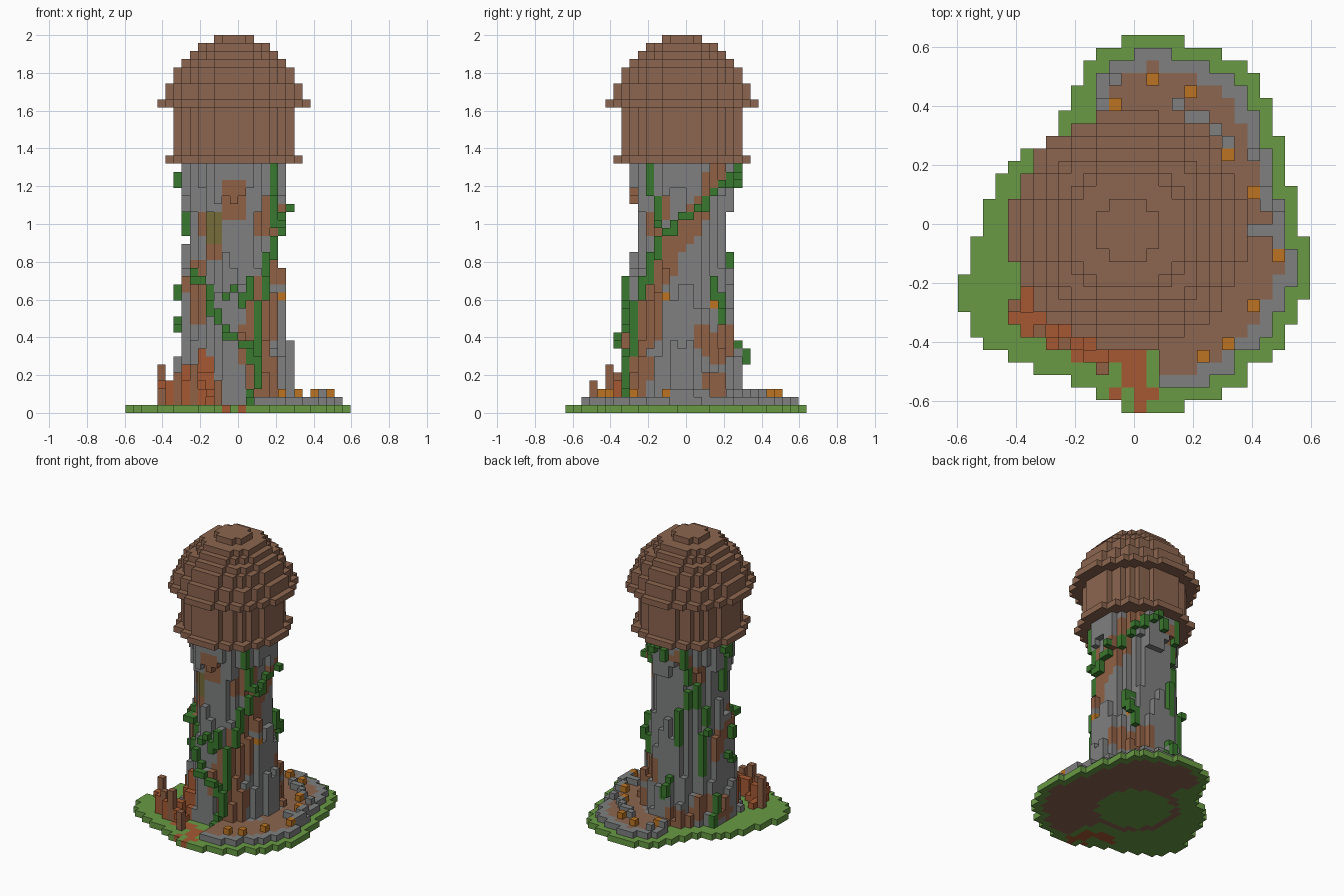
import bpy, math, random
from mathutils import Vector

random.seed(4)
cube = bpy.data.objects.get("Cube")
if cube:
    bpy.data.objects.remove(cube, do_unlink=True)

V = 2 / 47                      # edge length of one block
NX, NY = 28, 30                 # footprint in blocks
CX, CY = 13, 14                 # tower axis
cells = {}                      # (i, j, k) -> (part, colour)

PALETTE = {
    "stone_grey": (126, 128, 127), "timber_brown": (140, 101, 79),
    "clay_brown": (145, 97, 70), "grass_green": (104, 154, 68),
    "vine_green": (58, 120, 46), "lantern_orange": (188, 116, 34),
    "rust_red": (166, 89, 51), "moss_olive": (118, 108, 58),
}


def linear(c):
    c /= 255
    return c / 12.92 if c <= 0.04045 else ((c + 0.055) / 1.055) ** 2.4


def make_material(name, rgb):
    mat = bpy.data.materials.new(name)
    mat.use_nodes = True
    col = tuple(linear(c) for c in rgb) + (1,)
    mat.diffuse_color = col
    bsdf = mat.node_tree.nodes["Principled BSDF"]
    bsdf.inputs["Base Color"].default_value = col
    bsdf.inputs["Roughness"].default_value = 0.9
    return mat


MATS = {n: make_material(n, c) for n, c in PALETTE.items()}


def put(i, j, k, part, colour):
    cells[(i, j, k)] = (part, colour)


def disc(radius, layers, part, colour):
    n = int(radius)
    for k in layers:
        for dx in range(-n, n + 1):
            for dy in range(-n, n + 1):
                if dx * dx + dy * dy <= radius * radius:
                    put(CX + dx, CY + dy, k, part, colour)


def polar(i, j):
    dx, dy = i - CX, j - CY
    return math.hypot(dx, dy), math.degrees(math.atan2(dy, dx))


# Ground: left and right end of each row, from back to front
LEFT = [13, 11, 10, 10, 9, 9, 8, 8, 7, 5, 4, 3, 3, 2, 2, 2, 1, 1, 1, 0, 0, 0, 1, 1, 2, 4, 6, 9, 11, 13]
RIGHT = [17, 20, 22, 23, 23, 24, 24, 24, 25, 25, 25, 25, 26, 26, 26, 26,
         27, 27, 27, 27, 27, 26, 26, 25, 25, 24, 22, 22, 20, 17]
land = {(i, NY - 1 - r) for r in range(NY) for i in range(LEFT[r], RIGHT[r] + 1)}


def erode(area):
    return {(i, j) for i, j in area
            if all((i + a, j + b) in area for a in (-1, 0, 1) for b in (-1, 0, 1))}


inner = erode(land)
core = erode(inner)
for i, j in land:
    r, a = polar(i, j)
    in_bed = (i, j) in inner and -76 < a < 102
    earth = 5.7 < r and (in_bed or r < 6.8)
    put(i, j, 0, "ground", "timber_brown" if earth else "grass_green")
    # Garden bed: soil inside a low stone edging
    if in_bed:
        if (i, j) in core:
            put(i, j, 1, "garden_soil", "timber_brown")
        else:
            for k in range(1, 3 if r < 12.1 and random.random() < 0.5 else 2):
                put(i, j, k, "garden_edging", "stone_grey")
for i, j in [(20, 22), (19, 23), (18, 23), (17, 24), (23, 14), (24, 14), (25, 14), (21, 21)]:
    put(i, j, 2, "garden_edging", "stone_grey")
for i, j in [(15, 26), (18, 25), (12, 24), (21, 20), (23, 17),
             (25, 12), (23, 8), (21, 5), (19, 4)]:
    put(i, j, 2, "garden_lanterns", "lantern_orange")

# Tower: round shaft with uneven buttress columns and a flared top
for dx in range(-8, 9):
    for dy in range(-8, 9):
        r = math.hypot(dx, dy)
        low, high = 0, 31
        if r <= 5.5:
            low = 30
        elif r <= 6.4:
            low, high = random.randint(12, 20), random.randint(25, 28)
        elif r <= 7.1:
            low = random.randint(4, 9)
        elif r <= 7.7:
            low = random.choice((0, 1, 2, 4))
        for k in range(1, 31):
            if k <= low or (r <= 6.4 and k >= high):
                put(CX + dx, CY + dy, k, "tower", "stone_grey")


def surface(angle, z):
    """First block outside the tower at this bearing and height, and the one behind it."""
    k = min(30, max(1, int(z / V)))
    c, s = math.cos(math.radians(angle)), math.sin(math.radians(angle))
    r, wall = 4.0, None
    while True:
        cell = (CX + round(r * c), CY + round(r * s), k)
        if cells.get(cell, ("", ""))[0] != "tower":
            return cell, wall
        r, wall = r + 0.25, cell


def walk(path, step=0.5):
    """Points along a path of (bearing, height) pairs."""
    for (a0, z0), (a1, z1) in zip(path, path[1:]):
        n = max(1, int(max(abs(z1 - z0) / V, abs(a1 - a0) / 9) / step))
        for t in range(n + 1):
            yield a0 + (a1 - a0) * t / n, z0 + (z1 - z0) * t / n


def stain(path, radius, colour):
    spots = [Vector(surface(a, z)[0]) for a, z in walk(path, 1)]
    for key, (part, _) in list(cells.items()):
        if part == "tower" and any((Vector(key) - s).length < radius for s in spots):
            cells[key] = (part, colour)


# Clay bands and patches on the tower face
stain([(-62, .05), (-60, .3), (-55, .55)], 2.7, "clay_brown")
stain([(-50, .6), (-20, .85), (10, 1.0)], 2.2, "clay_brown")
stain([(10, 1.0), (35, 1.15), (50, 1.28)], 1.9, "clay_brown")
stain([(-93, 1.16), (-88, 1.09)], 1.8, "clay_brown")
stain([(-35, 1.1), (-40, 1.02)], 1.6, "clay_brown")
stain([(-122, .88), (-130, 1.0)], 2, "clay_brown")
stain([(-140, .55), (-150, .75)], 1.8, "clay_brown")
stain([(22, .42), (50, .32), (68, .42)], 1.5, "clay_brown")
stain([(25, .1), (50, .16)], 1.9, "clay_brown")
stain([(110, .1), (150, .2), (175, .12)], 1.7, "clay_brown")
stain([(110, 1.2), (130, 1.1)], 1.7, "clay_brown")
stain([(160, .55), (195, .7)], 1.5, "clay_brown")
stain([(-122, .1), (-130, .3)], 1.9, "rust_red")
stain([(-150, .15), (-155, .25)], 1.6, "rust_red")
stain([(-118, .95), (-124, 1.0)], 1.6, "moss_olive")

# Climbing vines, one block proud of the wall
VINES = [
    [(-76, .06), (-68, .15), (-66, .26), (-82, .37), (-94, .4)],
    [(-100, .42), (-107, .5), (-112, .55), (-116, .63)], [(-97, .62), (-92, .66)],
    [(-120, .65), (-135, .7), (-155, .75)],
    [(-66, .2), (-63, .3), (-64, .5), (-52, .7), (-25, .92), (5, 1.05),
     (25, 1.1), (50, 1.2), (70, 1.25)],
    [(-40, 1.28), (-35, 1.12), (-22, .97)],
    [(-80, .58), (-72, .7)], [(38, .72), (50, .5)], [(94, .24), (95, .36)],
    [(112, 1.3), (120, 1.1), (138, .92), (150, .75), (140, .56), (147, .42)],
    [(175, 1.27), (180, 1.16)], [(178, 1.14), (182, .95)], [(120, .95), (108, .75), (112, .62)],
    [(185, .68), (192, .6)], [(182, .5), (186, .43)], [(85, 1.29), (92, 1.2)],
    [(150, .08), (158, .25)],
]
for path in VINES:
    for cell in {surface(a, z)[0] for a, z in walk(path)}:
        put(*cell, "vines", "vine_green")

# Small lanterns set into the wall
for a, z in [(-20, .62), (45, .57)]:
    put(*surface(a, z)[1], "wall_lanterns", "lantern_orange")

# Roof: lower ledge, drum, wide eave and stepped dome
for radius, first, last in [(8.5, 31, 31), (7.5, 32, 37), (9.3, 38, 38), (8.5, 39, 40),
                            (7.5, 41, 42), (6.5, 43, 43), (5.5, 44, 44), (4.5, 45, 45),
                            (2.5, 46, 46)]:
    disc(radius, range(first, last + 1), "roof", "timber_brown")

# Rubble heap beside the tower, and a trail pressed into the grass
HEAP = {9: (5, 5), 8: (5, 5), 7: (5, 7), 6: (5, 9), 5: (7, 9)}
for j, (first, last) in HEAP.items():
    for i in range(first, last + 1):
        for k in range(1, 1 + random.choice((1, 1, 2, 3))):
            cells.setdefault((i, j, k), ("rubble", "rust_red"))
TRAIL = {5: (10, 12), 4: (9, 14), 3: (13, 14), 2: (13, 14), 1: (14, 15), 0: (14, 14)}
for j, (first, last) in TRAIL.items():
    for i in range(first, last + 1):
        put(i, j, 0, "ground", "rust_red")
put(12, 1, 0, "ground", "rust_red")

# Broken fence posts and rails
for i, j, top in [(4, 8, 5), (6, 6, 4), (8, 5, 5), (11, 3, 3)]:
    for k in range(1, top + 1):
        put(i, j, k, "fence", "clay_brown")
for i, j, k in [(4, 7, 3), (5, 7, 3), (6, 7, 3), (9, 5, 2), (10, 4, 2), (11, 4, 2)]:
    put(i, j, k, "fence", "rust_red")

# Turn each part's blocks into one mesh of outward faces
FACES = []
for axis in range(3):
    for sign in (0, 1):
        u, w = (axis + 1) % 3, (axis + 2) % 3
        loop = []
        for a, b in ((0, 0), (1, 0), (1, 1), (0, 1)):
            corner = [0, 0, 0]
            corner[axis], corner[u], corner[w] = sign, a, b
            loop.append(tuple(corner))
        normal = [0, 0, 0]
        normal[axis] = 2 * sign - 1
        FACES.append((normal, loop if sign else loop[::-1]))

for part in sorted({p for p, _ in cells.values()}):
    index, faces, slots, used = {}, [], [], []
    for cell, (owner, colour) in cells.items():
        if owner != part:
            continue
        for normal, loop in FACES:
            if tuple(c + n for c, n in zip(cell, normal)) in cells:
                continue
            corners = [tuple(c + o for c, o in zip(cell, off)) for off in loop]
            faces.append([index.setdefault(p, len(index)) for p in corners])
            if colour not in used:
                used.append(colour)
            slots.append(used.index(colour))
    mesh = bpy.data.meshes.new(part)
    mesh.from_pydata([((x - NX / 2) * V, (y - NY / 2) * V, z * V) for x, y, z in index], [], faces)
    for colour in used:
        mesh.materials.append(MATS[colour])
    mesh.polygons.foreach_set("material_index", slots)
    mesh.update()
    bpy.context.collection.objects.link(bpy.data.objects.new(part, mesh))
